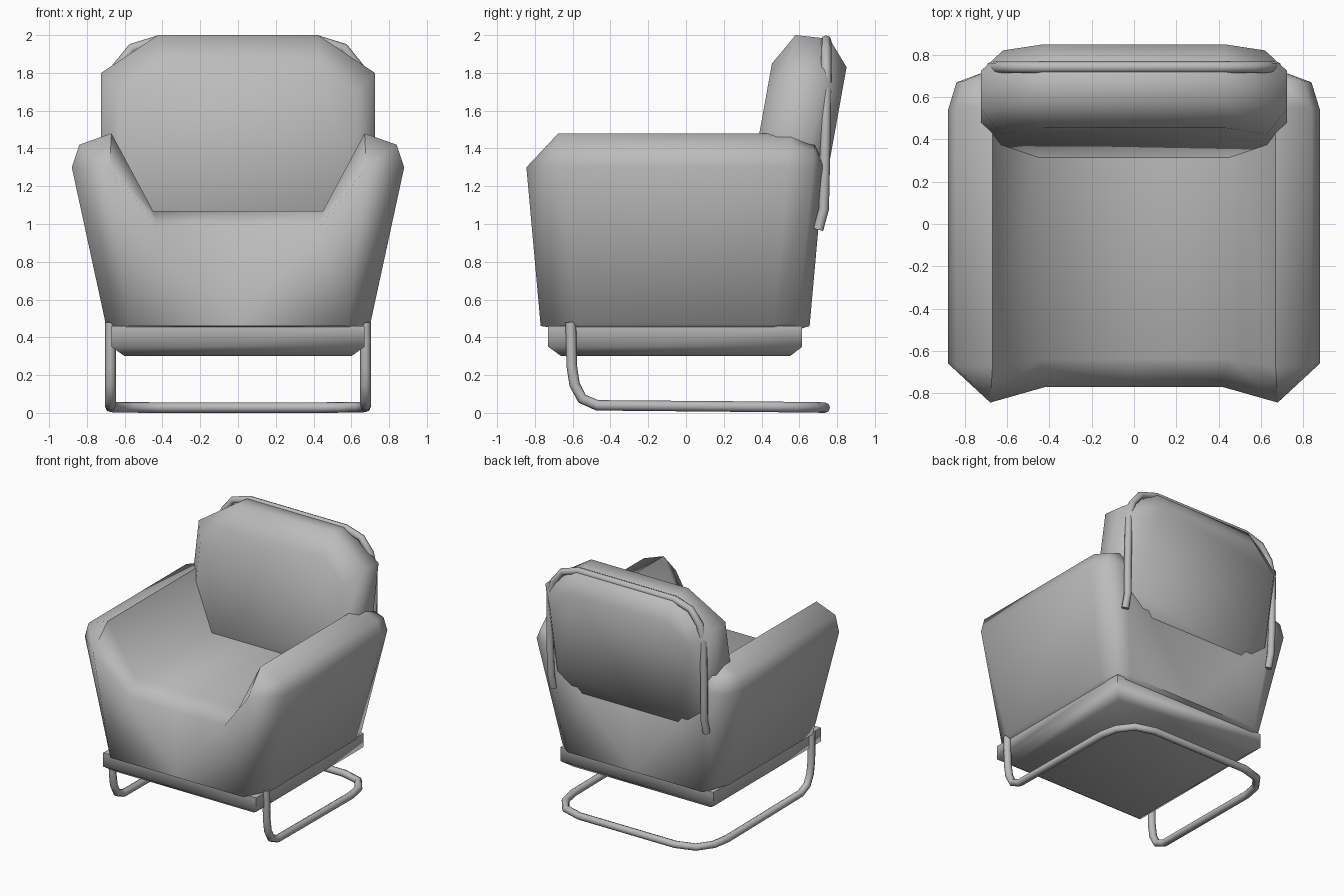
import bpy, bmesh, math

cube = bpy.data.objects.get("Cube")
if cube:
    bpy.data.objects.remove(cube, do_unlink=True)

# One plain grey for the whole chair
grey = bpy.data.materials.new("soft_grey")
grey.use_nodes = True
COLOR = (0.5, 0.5, 0.5, 1)
grey.diffuse_color = COLOR
grey.node_tree.nodes["Principled BSDF"].inputs["Base Color"].default_value = COLOR


def finish(obj, angle):
    obj.data.materials.append(grey)
    bpy.ops.object.select_all(action='DESELECT')
    obj.select_set(True)
    bpy.context.view_layer.objects.active = obj
    bpy.ops.object.shade_smooth_by_angle(angle=math.radians(angle))
    return obj


def loft(name, rings, closed, caps, angle=65, mirror=False):
    """Skin a row of matching rings; caps lists the corner indices of each end face."""
    bm = bmesh.new()
    rows = [[bm.verts.new(p) for p in ring] for ring in rings]
    n = len(rows[0])
    for a, b in zip(rows, rows[1:]):
        for i in range(n if closed else n - 1):
            j = (i + 1) % n
            bm.faces.new((a[i], a[j], b[j], b[i]))
    for row in (rows[0], rows[-1]):
        for cap in caps:
            bm.faces.new([row[i] for i in cap])
    if mirror:
        geom = bm.verts[:] + bm.edges[:] + bm.faces[:]
        bmesh.ops.mirror(bm, geom=geom, axis='X', merge_dist=0.001)
    bmesh.ops.remove_doubles(bm, verts=bm.verts, dist=0.002)
    bmesh.ops.recalc_face_normals(bm, faces=bm.faces)
    mesh = bpy.data.meshes.new(name)
    bm.to_mesh(mesh)
    bm.free()
    obj = bpy.data.objects.new(name, mesh)
    bpy.context.collection.objects.link(obj)
    return finish(obj, angle)


def tube(name, points, radius):
    """Bent metal tube along a path."""
    curve = bpy.data.curves.new(name, 'CURVE')
    curve.dimensions = '3D'
    curve.bevel_depth = radius
    curve.bevel_resolution = 2
    curve.use_fill_caps = True
    spline = curve.splines.new('POLY')
    spline.points.add(len(points) - 1)
    for sp, p in zip(spline.points, points):
        sp.co = (*p, 1)
    obj = bpy.data.objects.new(name, curve)
    bpy.context.collection.objects.link(obj)
    bpy.ops.object.select_all(action='DESELECT')
    obj.select_set(True)
    bpy.context.view_layer.objects.active = obj
    bpy.ops.object.convert(target='MESH')
    return finish(bpy.context.object, 60)


def mirrored(half):
    """Half path on +x, run back along -x."""
    return half + [(-x, y, z) for x, y, z in reversed(half)]


def octagon(w, z0, z1, cx, cz):
    """Rectangle outline in x and z with cut corners."""
    right = [(w - cx, z0), (w, z0 + cz), (w, z1 - cz), (w - cx, z1)]
    return right + [(-x, z) for x, z in reversed(right)]


# Upholstered body: half sections of seat and arm, lofted front to back
section = [(0, .43), (.62, .43), (.70, .47), (.88, 1.3), (.84, 1.42),
           (.67, 1.48), (.45, 1.07), (0, 1.07)]
rear_section = [(0, .44), (.60, .44), (.665, .48), (.84, 1.3), (.80, 1.39),
                (.67, 1.43), (.44, 1.06), (0, 1.06)]
end_section = [(0, .46), (.58, .46), (.58, .46), (.68, 1.3), (.68, 1.3),
               (.68, 1.3), (.42, .98), (0, .98)]


def body_ring(outline, y, lean, seat_shift=0):
    return [(x, y + lean * (z - 1.3) + (seat_shift if i > 5 else 0), z)
            for i, (x, z) in enumerate(outline)]


loft("body", [body_ring(end_section, -.845, -.09, .045),
              body_ring(section, -.66, -.09),
              body_ring(section, .54, .09),
              body_ring(rear_section, .67, .09),
              body_ring(end_section, .73, .09)],
     False, [(0, 1, 6, 7), (1, 3, 6)], mirror=True)

# Plinth under the body, with chamfered lower edge
def plan(x, y0, y1, z):
    return [(-x, y0, z), (x, y0, z), (x, y1, z), (-x, y1, z)]


loft("plinth", [plan(.60, -.66, .55, .30), plan(.67, -.73, .615, .35),
                plan(.67, -.73, .615, .46)], True, [(0, 1, 2, 3)])

# Back cushion: cut-corner outlines, leaning backwards
LEAN = .18


def cushion_ring(w, z0, z1, y, cx, cz):
    return [(x, y + LEAN * (z - z1), z) for x, z in octagon(w, z0, z1, cx, cz)]


loft("back_cushion", [cushion_ring(.63, 1.04, 1.85, .455, .20, .16),
                      cushion_ring(.725, .94, 2.0, .58, .30, .20),
                      cushion_ring(.725, .90, 1.98, .76, .30, .20),
                      cushion_ring(.62, .96, 1.83, .85, .19, .16)],
     True, [range(8)])

# Tubular frame around the back
tube("back_frame", mirrored([(.67, .70, .97), (.67, .73, 1.08), (.675, .735, 1.3),
                             (.672, .742, 1.70), (.64, .742, 1.83),
                             (.56, .742, 1.93), (.42, .742, 1.972)]), .027)

# Tubular floor frame with front legs and rear crossbar
tube("base_frame", mirrored([(.675, -.61, .48), (.675, -.605, .25), (.675, -.59, .15),
                             (.675, -.55, .075), (.675, -.47, .04), (.675, .45, .032),
                             (.65, .58, .03), (.57, .69, .029), (.42, .735, .028)]), .028)
